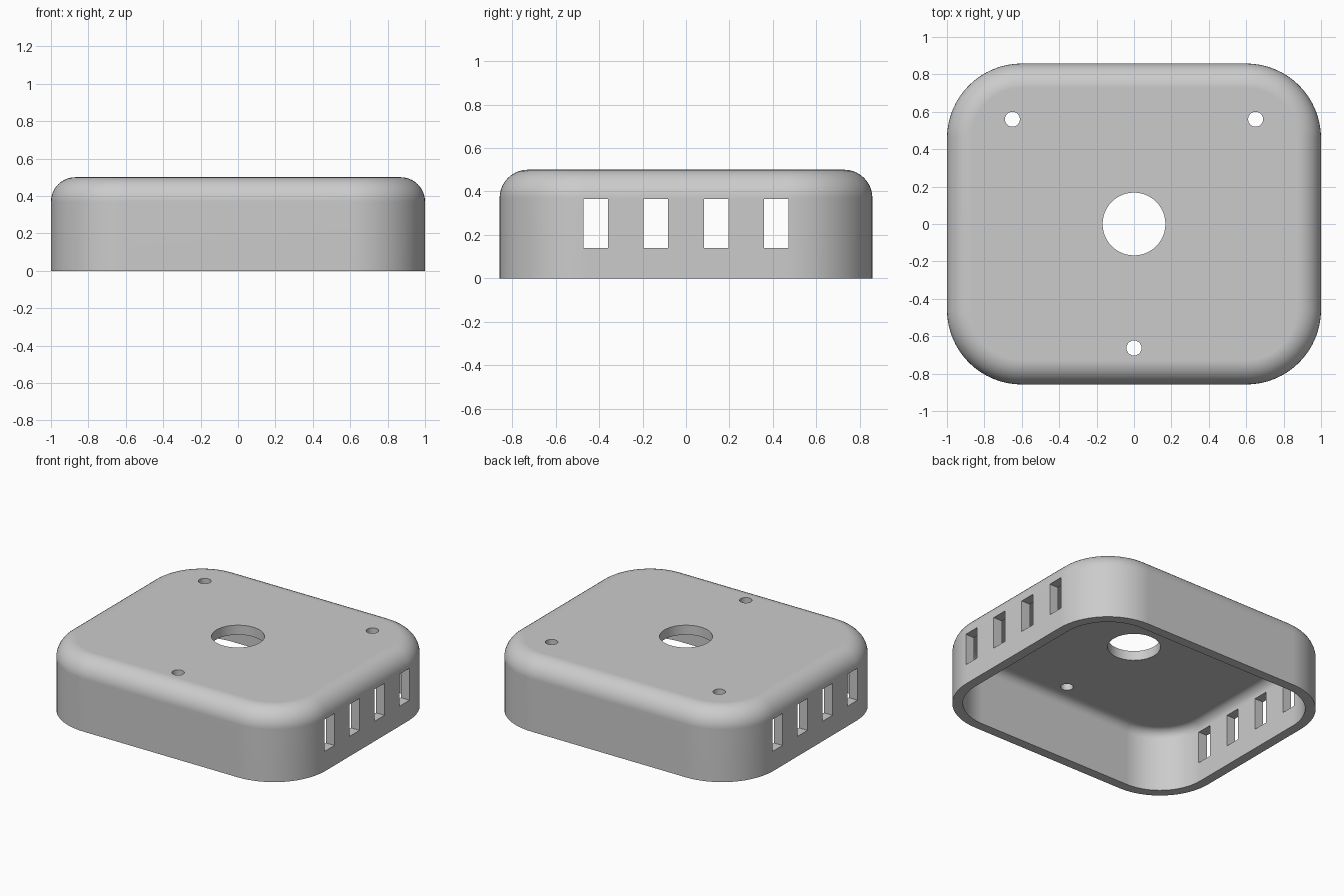
import bpy
import bmesh
from math import sin, cos, pi, radians

HALF_X, HALF_Y, HEIGHT = 1.0, 0.858, 0.5
CORNER, FILLET, WALL = 0.4, 0.13, 0.067
CORNER_STEPS, FILLET_STEPS = 16, 10

cube = bpy.data.objects.get("Cube")
if cube:
    bpy.data.objects.remove(cube, do_unlink=True)

grey = bpy.data.materials.new("plain grey")
grey.use_nodes = True
grey.diffuse_color = (0.6, 0.6, 0.6, 1)
grey.node_tree.nodes["Principled BSDF"].inputs["Base Color"].default_value = (0.6, 0.6, 0.6, 1)


def rounded_loop(bm, inset, z):
    """Ring of vertices around a rounded rectangle, pulled in by inset."""
    ring = []
    for k, (sx, sy) in enumerate([(1, 1), (-1, 1), (-1, -1), (1, -1)]):
        for i in range(CORNER_STEPS + 1):
            a = (k + i / CORNER_STEPS) * pi / 2
            ring.append(bm.verts.new((sx * (HALF_X - CORNER) + (CORNER - inset) * cos(a),
                                      sy * (HALF_Y - CORNER) + (CORNER - inset) * sin(a), z)))
    return ring


def fillet_profile(inset, top, radius):
    """Inset and height pairs from the side wall up to the flat top."""
    angles = [i / FILLET_STEPS * pi / 2 for i in range(FILLET_STEPS + 1)]
    return [(inset + radius * (1 - cos(a)), top - radius * (1 - sin(a))) for a in angles]


def add_object(name, bm):
    bmesh.ops.recalc_face_normals(bm, faces=bm.faces)
    mesh = bpy.data.meshes.new(name)
    bm.to_mesh(mesh)
    bm.free()
    mesh.materials.append(grey)
    obj = bpy.data.objects.new(name, mesh)
    bpy.context.collection.objects.link(obj)
    return obj


# Hollow cover: inside surface, bottom rim, then outside surface
inner = fillet_profile(WALL, HEIGHT - WALL, FILLET - WALL)
outer = fillet_profile(0, HEIGHT, FILLET)
profile = inner[::-1] + [(WALL, 0), (0, 0)] + outer
bm = bmesh.new()
rings = [rounded_loop(bm, inset, z) for inset, z in profile]
for low, high in zip(rings, rings[1:]):
    n = len(low)
    for i in range(n):
        j = (i + 1) % n
        bm.faces.new((low[i], low[j], high[j], high[i]))
bm.faces.new(rings[0])
bm.faces.new(rings[-1])
cover = add_object("cover_shell", bm)

# Cutters: centre hole, three screw holes and four vents through both sides
bm = bmesh.new()
for x, y, r in [(0, 0, 0.168), (-0.65, 0.56, 0.04), (0.65, 0.56, 0.04), (0, -0.663, 0.04)]:
    new = bmesh.ops.create_cone(bm, cap_ends=True, segments=48, radius1=r, radius2=r, depth=0.2)
    bmesh.ops.translate(bm, verts=new["verts"], vec=(x, y, HEIGHT))
for i in range(4):
    new = bmesh.ops.create_cube(bm, size=1)
    bmesh.ops.scale(bm, verts=new["verts"], vec=(2.4, 0.112, 0.224))
    bmesh.ops.translate(bm, verts=new["verts"], vec=(0, (i - 1.5) * 0.277, 0.252))
cutter = add_object("hole_cutter", bm)
cutter.hide_render = True

# Cut the openings and drop the cutter
bpy.context.view_layer.objects.active = cover
cut = cover.modifiers.new("openings", 'BOOLEAN')
cut.operation = 'DIFFERENCE'
cut.solver = 'EXACT'
cut.object = cutter
bpy.ops.object.modifier_apply(modifier=cut.name)
bpy.data.objects.remove(cutter, do_unlink=True)

# Smooth fillets, crisp hole edges, even shading on flat walls
for obj in bpy.context.selected_objects:
    obj.select_set(False)
cover.select_set(True)
bpy.ops.object.shade_smooth_by_angle(angle=radians(30))
normals = cover.modifiers.new("even_normals", 'WEIGHTED_NORMAL')
normals.keep_sharp = True
